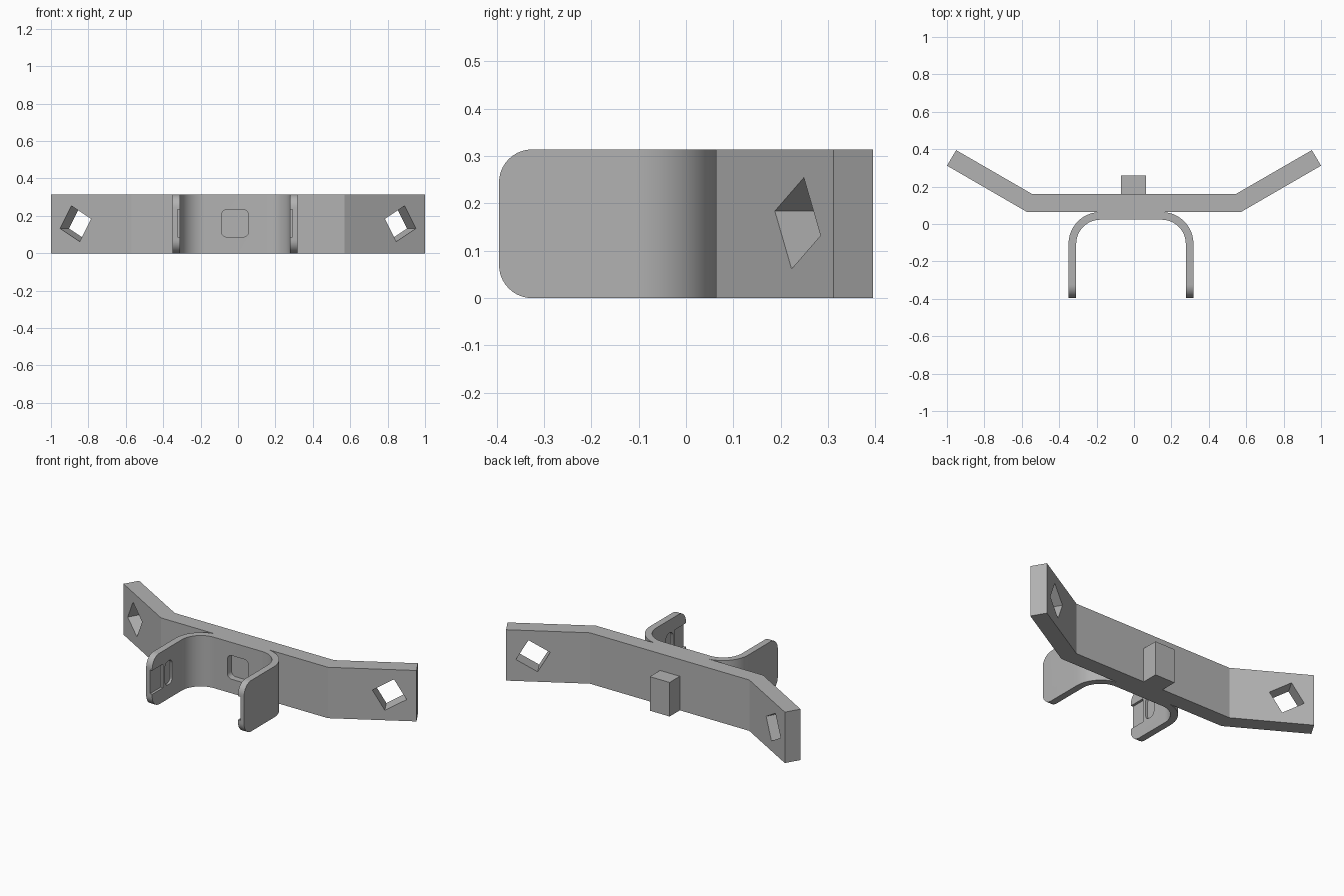
import bpy, bmesh, math
from mathutils import Matrix, Vector

cube = bpy.data.objects.get("Cube")
if cube:
    bpy.data.objects.remove(cube, do_unlink=True)

H = 0.314          # height of bar and clip
CLIP_X = -0.016    # clip centre line
GREY = (0.45, 0.45, 0.45, 1)

mat = bpy.data.materials.new("plain_grey")
mat.use_nodes = True
mat.diffuse_color = GREY
mat.node_tree.nodes["Principled BSDF"].inputs["Base Color"].default_value = GREY


def finish(name, bm):
    bmesh.ops.recalc_face_normals(bm, faces=bm.faces)
    mesh = bpy.data.meshes.new(name)
    bm.to_mesh(mesh)
    bm.free()
    mesh.materials.append(mat)
    obj = bpy.data.objects.new(name, mesh)
    bpy.context.collection.objects.link(obj)
    return obj


def prism(points, height):
    bm = bmesh.new()
    face = bm.faces.new([bm.verts.new((x, y, 0)) for x, y in points])
    ext = bmesh.ops.extrude_face_region(bm, geom=[face])["geom"]
    bmesh.ops.translate(bm, vec=(0, 0, height),
                        verts=[v for v in ext if isinstance(v, bmesh.types.BMVert)])
    return bm


def box(lo, hi, round_axis=None, radius=0.03):
    """Box between two corners; edges along round_axis may be rounded."""
    lo, hi = Vector(lo), Vector(hi)
    bm = bmesh.new()
    bmesh.ops.create_cube(bm, size=1, matrix=Matrix.Translation((lo + hi) / 2)
                          @ Matrix.Diagonal((*(hi - lo), 1)))
    if round_axis is not None:
        edges = [e for e in bm.edges
                 if abs((e.verts[0].co - e.verts[1].co)[round_axis]) > 1e-4]
        bmesh.ops.bevel(bm, geom=edges, offset=radius, segments=6,
                        profile=0.5, affect='EDGES')
    return bm


def cut(obj, bm):
    cutter = finish("cutter", bm)
    cutter.hide_render = True
    mod = obj.modifiers.new("cut", 'BOOLEAN')
    mod.operation, mod.solver, mod.object = 'DIFFERENCE', 'EXACT', cutter
    bpy.context.view_layer.objects.active = obj
    bpy.ops.object.modifier_apply(modifier=mod.name)
    bpy.data.objects.remove(cutter, do_unlink=True)


def smooth(obj):
    bpy.ops.object.select_all(action='DESELECT')
    obj.select_set(True)
    bpy.context.view_layer.objects.active = obj
    bpy.ops.object.shade_smooth_by_angle(angle=math.radians(25))


# Bent bar with two angled arms
half = [(0.57, 0.063), (1.0, 0.312), (0.951, 0.395), (0.544, 0.16)]
bar = finish("bent_bar", prism(half + [(-x, y) for x, y in reversed(half)], H))

# Tilted square holes, square to each arm
for side in (1, -1):
    bm = box((-0.0705, -0.2, -0.0705), (0.0705, 0.2, 0.0705))
    bm.transform(Matrix.Translation((side * 0.869, 0.235, 0.158))
                 @ Matrix.Rotation(side * math.radians(30), 4, 'Z')
                 @ Matrix.Rotation(-side * math.radians(30), 4, 'Y'))
    cut(bar, bm)

# Block on the back
finish("back_block", box((-0.07, 0.15, 0), (0.065, 0.26, 0.21)))

# U-shaped clip
W, THICK, BACK, FRONT, R = 0.334, 0.041, 0.064, -0.395, 0.17


def arc(radius):
    cx, cy = W - R, BACK - R
    return [(cx + radius * math.cos(a), cy + radius * math.sin(a))
            for a in (math.pi / 2 * i / 12 for i in range(13))]


outer = [(W, FRONT)] + arc(R)
inner = [(W - THICK, FRONT)] + arc(R - THICK)


def mirror(pts):
    return [(-x, y) for x, y in pts]


outline = outer + mirror(outer)[::-1] + mirror(inner) + inner[::-1]
bm = prism([(x + CLIP_X, y) for x, y in outline], H)

# Round the free corners of the legs
tips = [e for e in bm.edges
        if all(abs(v.co.y - FRONT) < 1e-4 for v in e.verts)
        and abs(e.verts[0].co.z - e.verts[1].co.z) < 1e-4]
bmesh.ops.bevel(bm, geom=tips, offset=0.07, segments=10, profile=0.5, affect='EDGES')
clip = finish("clip", bm)

# Rounded window in the middle of the clip
cut(clip, box((CLIP_X - 0.073, -0.05, 0.087), (CLIP_X + 0.073, 0.1, 0.233), 1))

# Shallow open channel and rounded slot inside each leg
for side in (1, -1):
    xs = sorted(CLIP_X + side * x for x in (W - THICK - 0.02, W - THICK + 0.015))
    cut(clip, box((xs[0], FRONT - 0.05, 0.087), (xs[1], -0.29, 0.233)))
    cut(clip, box((xs[0], -0.27, 0.087), (xs[1], -0.2, 0.233), 0))
smooth(clip)
